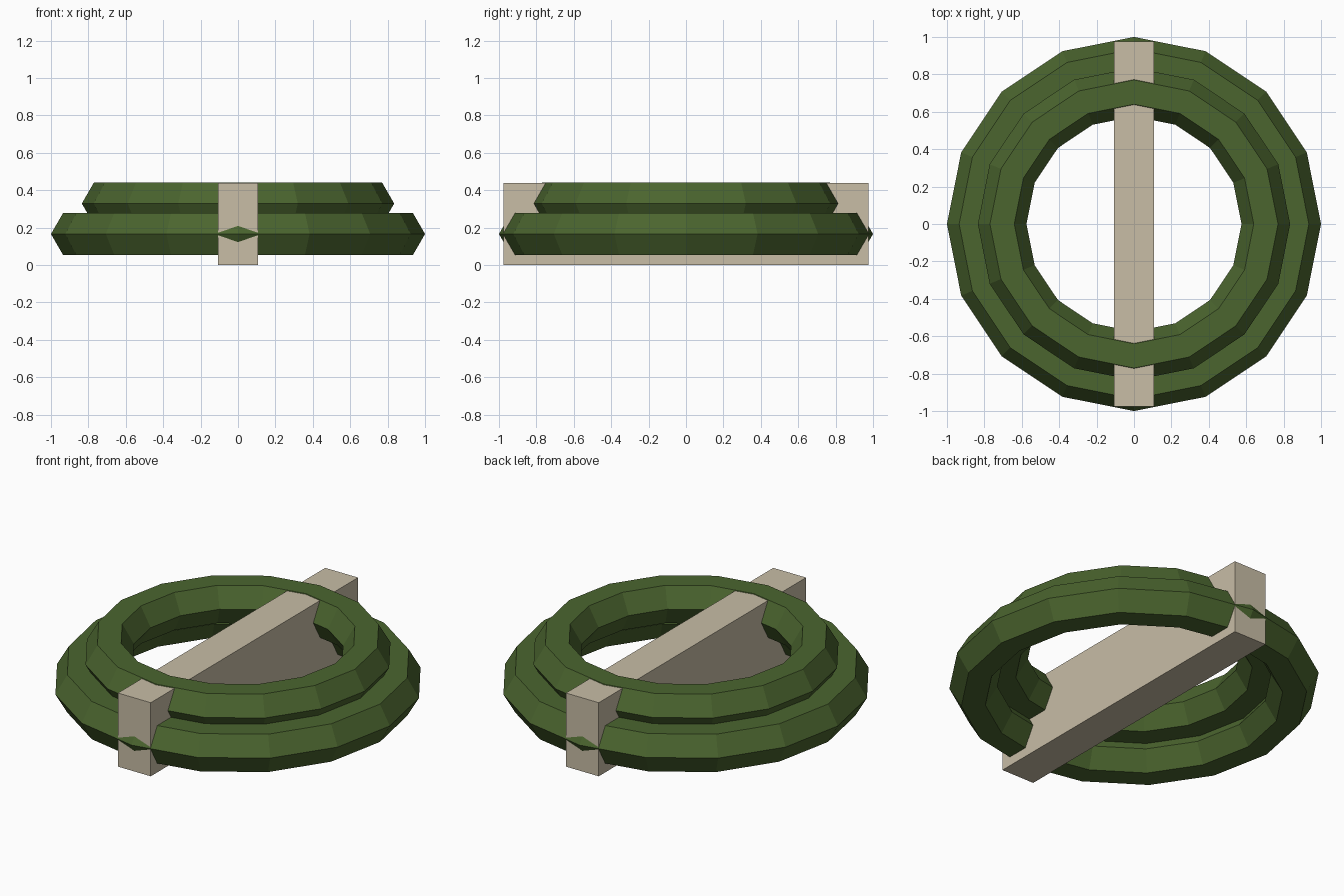
import bpy
from math import pi

if "Cube" in bpy.data.objects:
    bpy.data.objects.remove(bpy.data.objects["Cube"])


def material(name, color):
    mat = bpy.data.materials.new(name)
    mat.diffuse_color = (*color, 1)
    mat.use_nodes = True
    mat.node_tree.nodes["Principled BSDF"].inputs["Base Color"].default_value = mat.diffuse_color
    return mat


green = material("hose_green", (0.07, 0.13, 0.028))
tan = material("strap_tan", (0.58, 0.51, 0.38))


def coil(name, radius, z):
    # hexagonal-section ring with 16 flat segments
    bpy.ops.mesh.primitive_torus_add(
        major_segments=16, minor_segments=6,
        major_radius=radius, minor_radius=0.13, location=(0, 0, z))
    ob = bpy.context.object
    ob.name = name
    ob.data.materials.append(green)


# Two stacked coils
coil("lower_coil", 0.87, 0.166)
coil("upper_coil", 0.705, 0.329)

# Bar crossing both coils
bpy.ops.mesh.primitive_cube_add(size=1, location=(0, 0, 0.22))
bar = bpy.context.object
bar.name = "cross_bar"
bar.scale = (0.216, 1.95, 0.438)
bar.location.z = 0.219
bpy.ops.object.transform_apply(location=False, rotation=False, scale=True)
bar.data.materials.append(tan)
